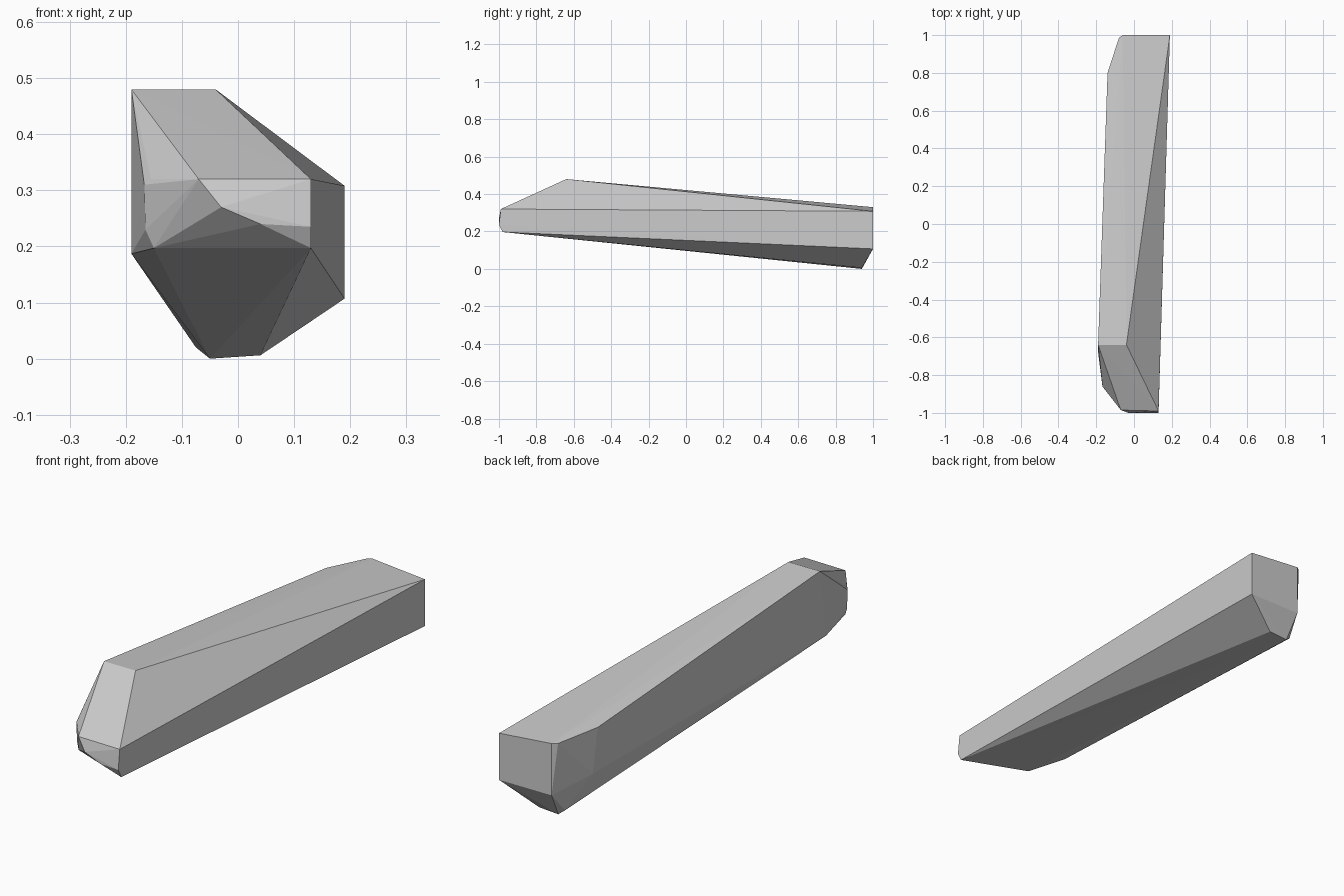
import bpy
import bmesh

# Rounded-off nose of the shard (front end)
front_end = [
    (0.13, -0.99, 0.32), (0.13, -1.00, 0.235), (0.13, -0.98, 0.197),
    (-0.07, -0.985, 0.32), (-0.03, -1.00, 0.27), (0.04, -1.00, 0.24),
    (-0.155, -0.87, 0.32), (-0.167, -0.86, 0.31), (-0.165, -0.86, 0.23),
    (-0.15, -0.87, 0.197),
]

# High shoulder and the lower left corner below it
shoulder = [
    (-0.19, -0.64, 0.48), (-0.04, -0.64, 0.48), (-0.19, -0.68, 0.187),
]

# Blunt back end with its chamfered left corner and low keel
back_end = [
    (0.19, 1.00, 0.308), (0.19, 1.00, 0.107),
    (-0.06, 1.00, 0.33), (-0.06, 1.00, 0.107), (-0.08, 0.985, 0.33),
    (-0.14, 0.80, 0.345), (-0.13, 0.82, 0.15),
    (0.04, 0.94, 0.006), (-0.05, 0.94, 0.0), (-0.075, 0.93, 0.02),
]

# Wrap the corner points in one faceted skin
bm = bmesh.new()
for corner in front_end + shoulder + back_end:
    bm.verts.new(corner)
hull = bmesh.ops.convex_hull(bm, input=bm.verts[:])
loose = [v for v in bm.verts if not v.link_faces]
bmesh.ops.delete(bm, geom=loose, context='VERTS')
bmesh.ops.recalc_face_normals(bm, faces=bm.faces[:])

mesh = bpy.data.meshes.new("stone_shard")
bm.to_mesh(mesh)
bm.free()
shard = bpy.data.objects.new("stone_shard", mesh)
bpy.context.collection.objects.link(shard)
